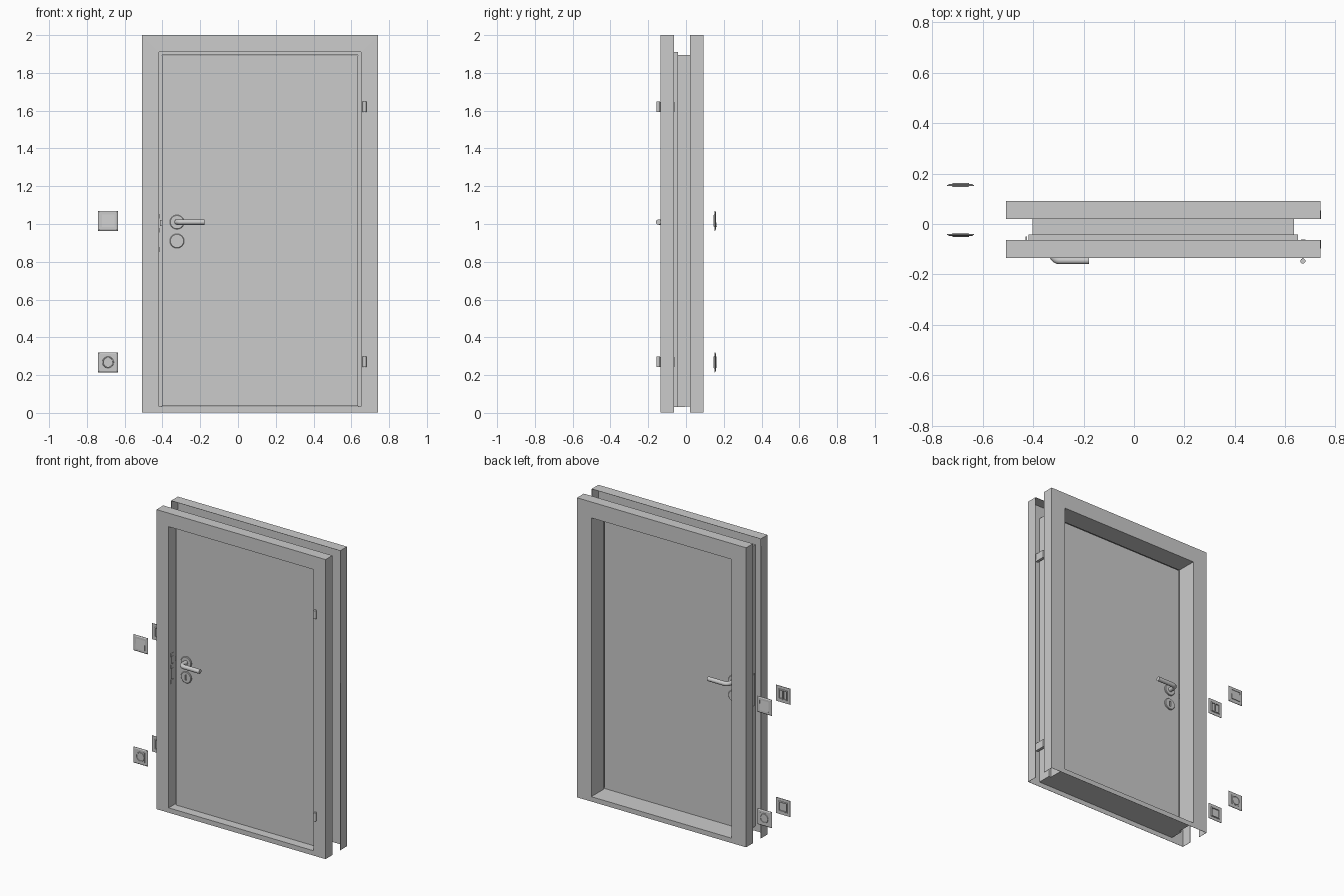
import bpy, bmesh, math
from mathutils import Vector

if "Cube" in bpy.data.objects:
    bpy.data.objects.remove(bpy.data.objects["Cube"])

X0, X1, Z0, Z1 = -0.418, 0.651, 0.033, 1.91    # front opening of the frame
LEAF_Y, LEAF_T = -0.063, 0.034                 # leaf mid plane and thickness


def finish(name, bm, smooth=False, fix=True):
    if fix:
        bmesh.ops.recalc_face_normals(bm, faces=bm.faces)
    me = bpy.data.meshes.new(name)
    bm.to_mesh(me)
    bm.free()
    ob = bpy.data.objects.new(name, me)
    bpy.context.collection.objects.link(ob)
    if smooth:
        set_smooth(ob)
    return ob


def set_smooth(ob):
    bpy.ops.object.select_all(action='DESELECT')
    ob.select_set(True)
    bpy.context.view_layer.objects.active = ob
    bpy.ops.object.shade_smooth_by_angle(angle=math.radians(35))


def box(name, x, y, z, bevel=0):
    bm = bmesh.new()
    bmesh.ops.create_cube(bm, size=1)
    for v in bm.verts:
        v.co = Vector((a + (b - a) * (c + 0.5) for (a, b), c in zip((x, y, z), v.co)))
    if bevel:
        bmesh.ops.bevel(bm, geom=bm.edges[:], offset=bevel, segments=1, affect='EDGES')
    return finish(name, bm)


def lathe(name, centre, profile, s=1, axis='Y', n=32):
    """Revolve (radius, height) points about an axis through centre."""
    bm = bmesh.new()
    rings = []
    for r, h in profile:
        ring = []
        for i in range(n):
            a = 2 * math.pi * i / n
            c, d = r * math.cos(a), r * math.sin(a)
            off = (c, s * h, d) if axis == 'Y' else (c, d, h)
            ring.append(bm.verts.new(Vector(centre) + Vector(off)))
        rings.append(ring)
    for a, b in zip(rings, rings[1:]):
        for i in range(n):
            j = (i + 1) % n
            bm.faces.new((a[i], a[j], b[j], b[i]))
    bm.faces.new(rings[0])
    bm.faces.new(rings[-1])
    return finish(name, bm, True)


def square_ring(name, centre, profile, s):
    """Closed profile of (half size, depth) swept round a square."""
    bm = bmesh.new()
    rings = [[bm.verts.new((centre[0] + h * i, centre[1] + s * d, centre[2] + h * k))
              for i, k in ((-1, -1), (1, -1), (1, 1), (-1, 1))] for h, d in profile]
    for a, b in zip(rings, rings[1:] + rings[:1]):
        for i in range(4):
            j = (i + 1) % 4
            bm.faces.new((a[i], a[j], b[j], b[i]))
    return finish(name, bm)


def cut(ob, cutter):
    m = ob.modifiers.new('cut', 'BOOLEAN')
    m.object, m.solver = cutter, 'EXACT'
    cutter.hide_render = True
    cutter.hide_set(True)


# Folded sheet door frame: one profile (outward offset, y) round the opening
profile = [(0.089, -0.063), (0.089, -0.134), (0, -0.134), (0, -0.042),
           (-0.016, -0.042), (-0.016, 0.091), (0.089, 0.091), (0.089, 0.02)]
bm = bmesh.new()
rings = []
for o, y in profile:
    zb = Z0 - max(o, 0) * (Z0 - 0.001) / 0.089
    rings.append([bm.verts.new(p) for p in ((X0 - o, y, zb), (X1 + o, y, zb),
                                            (X1 + o, y, Z1 + o), (X0 - o, y, Z1 + o))])
for k, (a, b) in enumerate(zip(rings, rings[1:])):
    for i in range(4):
        if i == 0 and k in (0, 3, 6):    # no return flanges at the floor
            continue
        j = (i + 1) % 4
        bm.faces.new((a[i], a[j], b[j], b[i]))
frame = finish('door_frame', bm)
m = frame.modifiers.new('sheet', 'SOLIDIFY')
m.thickness, m.offset = 0.002, 0

# Strike openings in the left reveal, with a box behind
for i, (za, zb) in enumerate(((0.985, 1.03), (0.88, 0.95))):
    cut(frame, box(f'strike_cutter_{i}', (-0.425, -0.41), (-0.105, -0.085), (za, zb)))
box('strike_box', (-0.43, -0.424), (-0.115, -0.05), (0.85, 1.06))
for i, z in enumerate((0.865, 0.967, 1.042)):
    box(f'strike_plate_{i}', (-0.419, -0.416), (-0.113, -0.08), (z - 0.012, z + 0.012))

# Door leaf and latch
box('door_leaf', (-0.402, 0.635), (LEAF_Y - LEAF_T / 2, LEAF_Y + LEAF_T / 2), (0.036, 1.893))
box('latch_bolt', (-0.412, -0.40), (-0.07, -0.055), (0.99, 1.02))

# Handles, roses and keyholes on both faces
HX, HZ = -0.323, 1.01
for s, side in ((-1, 'front'), (1, 'back')):
    yf = LEAF_Y + s * LEAF_T / 2
    rose = [(0.038, -0.001), (0.038, 0.006), (0.035, 0.009)]
    lathe(f'{side}_handle_rose', (HX, yf, HZ), rose, s)
    key = lathe(f'{side}_key_rose', (HX, yf, HZ - 0.1), rose, s)
    ys = sorted((yf + s * 0.002, yf + s * 0.02))
    cut(key, box(f'{side}_keyhole_cutter', (HX - 0.006, HX + 0.006), ys,
                 (HZ - 0.118, HZ - 0.082)))
    d, r = 0.082, 0.028                  # lever path: neck, bend, grip
    pts = [(HX, yf)]
    for i in range(9):
        a = math.pi / 2 * i / 8
        pts.append((HX + r * (1 - math.cos(a)), LEAF_Y + s * (d - r + r * math.sin(a))))
    pts.append((-0.178, LEAF_Y + s * d))
    cu = bpy.data.curves.new(f'{side}_lever', 'CURVE')
    cu.dimensions = '3D'
    cu.bevel_depth, cu.bevel_resolution, cu.use_fill_caps = 0.0145, 6, True
    sp = cu.splines.new('POLY')
    sp.points.add(len(pts) - 1)
    for p, (x, y) in zip(sp.points, pts):
        p.co = (x, y, HZ, 1)
    lever = bpy.data.objects.new(f'{side}_lever', cu)
    bpy.context.collection.objects.link(lever)
    bpy.ops.object.select_all(action='DESELECT')
    lever.select_set(True)
    bpy.context.view_layer.objects.active = lever
    bpy.ops.object.convert(target='MESH')
    set_smooth(bpy.context.view_layer.objects.active)

# Hinges: barrel on the frame face, pocket behind it
for name, z in (('lower', 0.27), ('upper', 1.62)):
    lathe(f'{name}_hinge_barrel', (0.67, -0.147, z), [(0.01, -0.028), (0.01, 0.028)], axis='Z', n=20)
    box(f'{name}_hinge_leaf', (0.667, 0.673), (-0.145, -0.13), (z - 0.026, z + 0.026))
    box(f'{name}_hinge_pocket', (0.662, 0.68), (-0.133, -0.062), (z - 0.026, z + 0.026))

# Wall switches (upper) and sockets (lower), facing out on both sides of the wall
PX = -0.688
for s, side, y in ((-1, 'front', -0.043), (1, 'back', 0.154)):
    for kind, z in (('switch', 1.017), ('socket', 0.268)):
        c = (PX, y, z)
        square_ring(f'{side}_{kind}_plate', c,
                    [(0.053, -0.003), (0.053, 0), (0.046, 0.004), (0.033, 0.004), (0.033, -0.003)], s)
        square_ring(f'{side}_{kind}_housing', c,
                    [(0.034, -0.003), (0.031, -0.008), (0.027, -0.008), (0.027, -0.001), (0.034, -0.001)], s)
        ys = sorted((y, y + s * 0.005))
        panel = box(f'{side}_{kind}_panel', (PX - 0.033, PX + 0.033), ys, (z - 0.033, z + 0.033))
        if kind == 'switch':
            for v in panel.data.vertices:        # tilted rocker
                if abs(v.co.y - y) > 0.003:
                    v.co.y = y + s * (0.001 if v.co.z > z else 0.009)
            box(f'{side}_switch_rib', (PX - 0.004, PX + 0.004), sorted((y, y - s * 0.008)),
                (z - 0.028, z + 0.028))
        else:
            bmx = lathe(f'{side}_socket_well', c,
                        [(0.031, 0.004), (0.029, 0.008), (0.026, 0.008), (0.025, 0.0055)], s)
            for i in (-1, 1):
                lathe(f'{side}_socket_pin_{i}', (PX + i * 0.011, y, z),
                      [(0.004, 0.005), (0.004, 0.007)], s, n=12)
